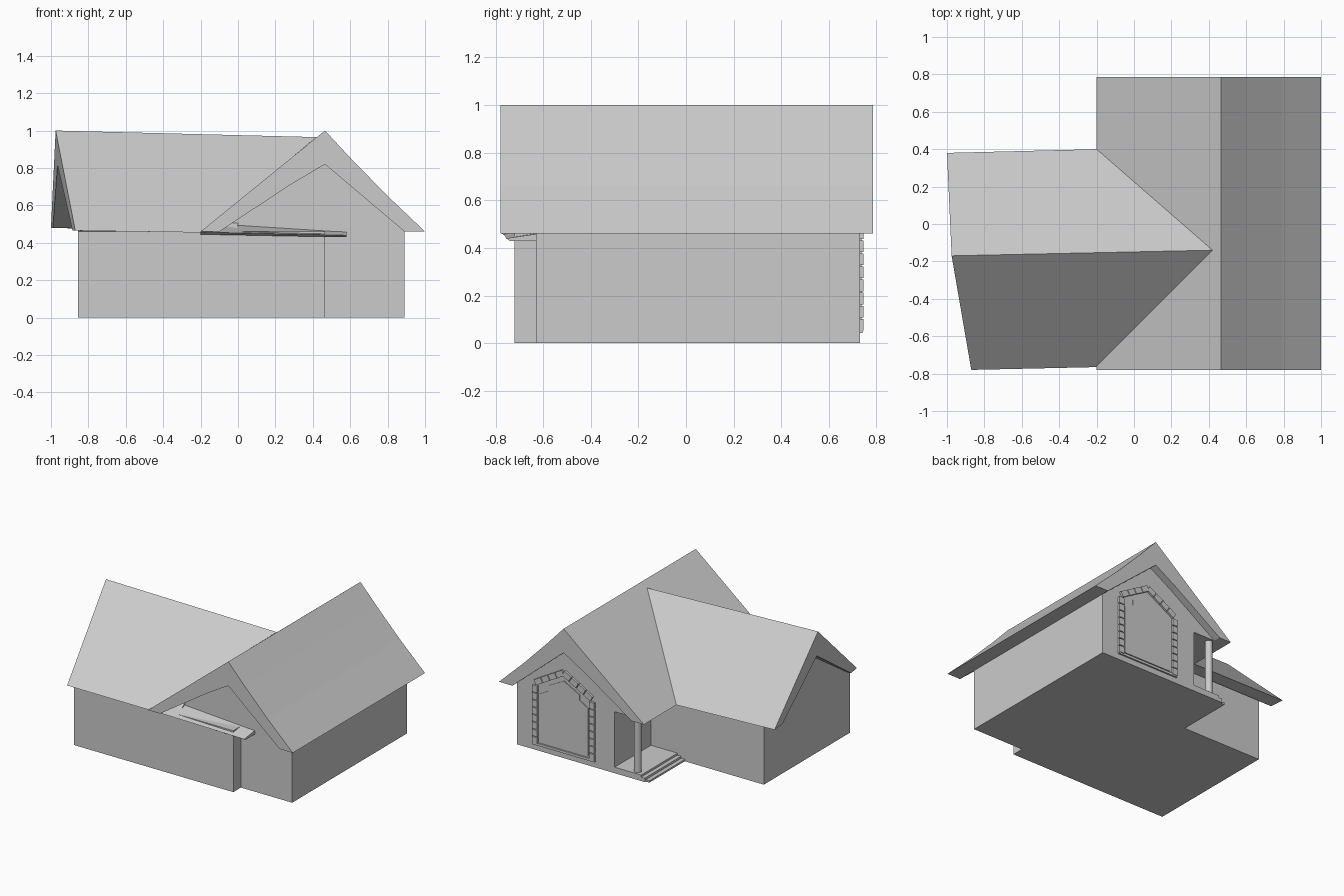
import bpy, bmesh, math
from mathutils import Vector

if "Cube" in bpy.data.objects:
    bpy.data.objects.remove(bpy.data.objects["Cube"])


def loft(name, a, b):
    """Closed solid between two matching outlines of 3D points."""
    bm = bmesh.new()
    va = [bm.verts.new(p) for p in a]
    vb = [bm.verts.new(p) for p in b]
    bm.faces.new(va)
    bm.faces.new(vb[::-1])
    n = len(va)
    for i in range(n):
        j = (i + 1) % n
        bm.faces.new((va[j], va[i], vb[i], vb[j]))
    big = [f for f in bm.faces if len(f.verts) > 4]
    bmesh.ops.triangulate(bm, faces=big)
    bmesh.ops.recalc_face_normals(bm, faces=bm.faces)
    me = bpy.data.meshes.new(name)
    bm.to_mesh(me)
    bm.free()
    ob = bpy.data.objects.new(name, me)
    bpy.context.collection.objects.link(ob)
    return ob


def prism(name, pts, axis, lo, hi):
    """Extrude a 2D outline along the x, y or z axis."""
    def at(t):
        if axis == 'x':
            return [(t, p, q) for p, q in pts]
        if axis == 'y':
            return [(p, t, q) for p, q in pts]
        return [(p, q, t) for p, q in pts]
    return loft(name, at(lo), at(hi))


def rect(x0, x1, y0, y1):
    return [(x0, y0), (x1, y0), (x1, y1), (x0, y1)]


EAVE = 0.46

# Walls: one footprint with a front step and a rear porch notch
prism("walls", [(-.855, -.72), (.465, -.72), (.465, -.63), (.89, -.63),
                (.89, .73), (.08, .73), (.08, .30), (-.855, .30)], 'z', 0, EAVE)

# Gable walls filling the roof ends
prism("main_gable_wall", [(-.1, EAVE), (.89, EAVE), (.465, .82), (.28, .71)], 'y', -.63, .73)
prism("wing_gable_wall", [(-.70, EAVE), (.28, EAVE), (-.17, .81)], 'x', -.855, .0)

# Main roof: thick chevron with flat soffits
prism("main_roof", [(-.2, EAVE), (.465, 1.0), (.6, .855), (.79, .66), (1.0, EAVE),
                    (.89, EAVE), (.465, .82), (.28, .71), (-.1, EAVE)], 'y', -.78, .785)

# Wing roof: slanted gable end, running into the main roof along the valleys
loft("wing_roof",
     [(-1.0, .38, .48), (-.975, -.17, 1.0), (-.87, -.78, .465),
      (-.885, -.69, .465), (-.965, -.17, .815), (-.99, .27, .48)],
     [(-.2, .40, EAVE), (.42, -.14, .965), (-.2, -.765, .455),
      (-.19, -.67, .455), (.2, -.15, .79), (-.19, .30, EAVE)])

# Front eave strip continuing the wing eave under the main gable
loft("front_eave_strip",
     [(-.2, -.765, .457), (-.2, -.74, .445), (-.2, -.62, .445), (-.2, -.62, .51)],
     [(.58, -.755, .44), (.58, -.74, .43), (.58, -.62, .43), (.58, -.62, .46)])

# Porch floor, steps and column
prism("porch_floor", rect(-.14, .10, .29, .73), 'z', 0, .045)
prism("porch_step_upper", rect(-.17, -.13, .30, .73), 'z', 0, .03)
prism("porch_step_lower", rect(-.20, -.16, .30, .72), 'z', 0, .014)
bpy.ops.mesh.primitive_cylinder_add(vertices=16, radius=.026, depth=.425,
                                    location=(-.085, .69, .25))
column = bpy.context.object
column.name = "porch_column"
bpy.ops.object.shade_smooth_by_angle()


# Stone surround on the rear wall: blocks with narrow joints along a path
def blocks(name, start, end, count, width=.042, gap=.006):
    a, b = Vector(start), Vector(end)
    d = (b - a).normalized()
    side = Vector((-d.y, d.x)) * width / 2
    step = (b - a).length / count
    for i in range(count):
        p, q = a + d * (i * step + gap / 2), a + d * ((i + 1) * step - gap / 2)
        outline = [tuple(v) for v in (p - side, q - side, q + side, p + side)]
        prism(f"{name}_{i + 1}", outline, 'y', .72, .746)


CX = .497
for tag, s in (("left", 1), ("right", -1)):
    blocks(f"{tag}_jamb_stone", (CX + s * .236, .05), (CX + s * .236, .49), 8)
    blocks(f"{tag}_head_stone", (CX + s * .236, .51), (CX, .645), 4)
prism("window_sill", rect(CX - .257, CX + .257, .042, .06), 'y', .72, .742)

# Window panel with stepped, pointed head
half = [(.20, .07), (.20, .43), (.13, .47), (.13, .51), (0, .58)]
panel = [(CX + x, z) for x, z in half] + [(CX - x, z) for x, z in half[-2::-1]]
prism("window_panel", panel, 'y', .72, .736)
